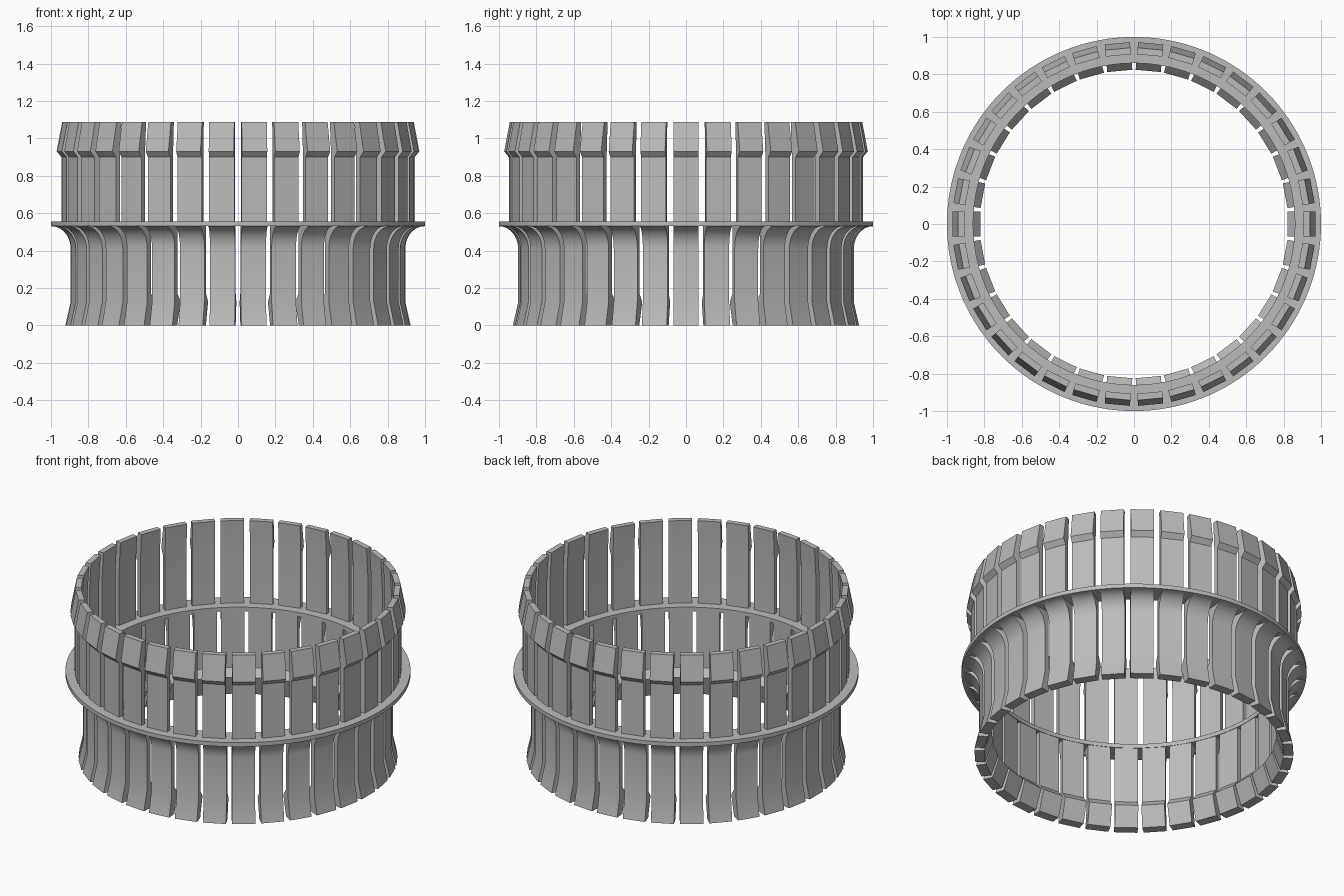
import bpy, bmesh, math

if "Cube" in bpy.data.objects:
    bpy.data.objects.remove(bpy.data.objects["Cube"])

N = 34          # slats around the ring
W = 0.135       # slat width

grey = bpy.data.materials.new("light grey")
grey.diffuse_color = (0.5, 0.5, 0.5, 1)
grey.use_nodes = True
grey.node_tree.nodes["Principled BSDF"].inputs["Base Color"].default_value = grey.diffuse_color


def finish(name, bm):
    bmesh.ops.recalc_face_normals(bm, faces=bm.faces)
    me = bpy.data.meshes.new(name)
    bm.to_mesh(me)
    bm.free()
    me.materials.append(grey)
    ob = bpy.data.objects.new(name, me)
    bpy.context.collection.objects.link(ob)
    bpy.ops.object.select_all(action='DESELECT')
    ob.select_set(True)
    bpy.context.view_layer.objects.active = ob
    bpy.ops.object.shade_smooth_by_angle(angle=math.radians(15))
    return ob


def slats(name, profile):
    """Extrude an (r, z) profile sideways and repeat it around z."""
    bm = bmesh.new()
    n = len(profile)
    for i in range(N):
        a = 2 * math.pi * i / N
        c, s = math.cos(a), math.sin(a)
        sides = [[bm.verts.new((r * c - t * s, r * s + t * c, z)) for r, z in profile]
                 for t in (-W / 2, W / 2)]
        bm.faces.new(sides[0])
        bm.faces.new(sides[1][::-1])
        for k in range(n):
            m = (k + 1) % n
            bm.faces.new((sides[0][k], sides[0][m], sides[1][m], sides[1][k]))
    return finish(name, bm)


# flat flange ring
bm = bmesh.new()
SEG = 136
prof = [(0.86, 0.53), (1.0, 0.53), (1.0, 0.556), (0.86, 0.556)]
rings = [[bm.verts.new((r * math.cos(2 * math.pi * i / SEG), r * math.sin(2 * math.pi * i / SEG), z))
          for r, z in prof] for i in range(SEG)]
for i in range(SEG):
    p, q = rings[i], rings[(i + 1) % SEG]
    for k in range(4):
        m = (k + 1) % 4
        bm.faces.new((p[k], q[k], q[m], p[m]))
finish("flange_ring", bm)

# upper slats with outward clip heads
slats("upper_slats", [(0.915, 0.55), (0.945, 0.55), (0.945, 0.90), (0.97, 0.93),
                      (0.94, 1.088), (0.905, 1.088), (0.915, 0.91)])

# lower slats with a curved flare under the flange and inward clip heads
flare = [(0.997 - 0.102 * math.cos(t), 0.41 + 0.12 * math.sin(t))
         for t in (math.pi / 2 * k / 10 for k in range(11))]
slats("lower_slats", [(0.862, 0.53), (0.862, 0.17), (0.822, 0.125), (0.865, 0.0),
                      (0.923, 0.0), (0.895, 0.125)] + flare)
